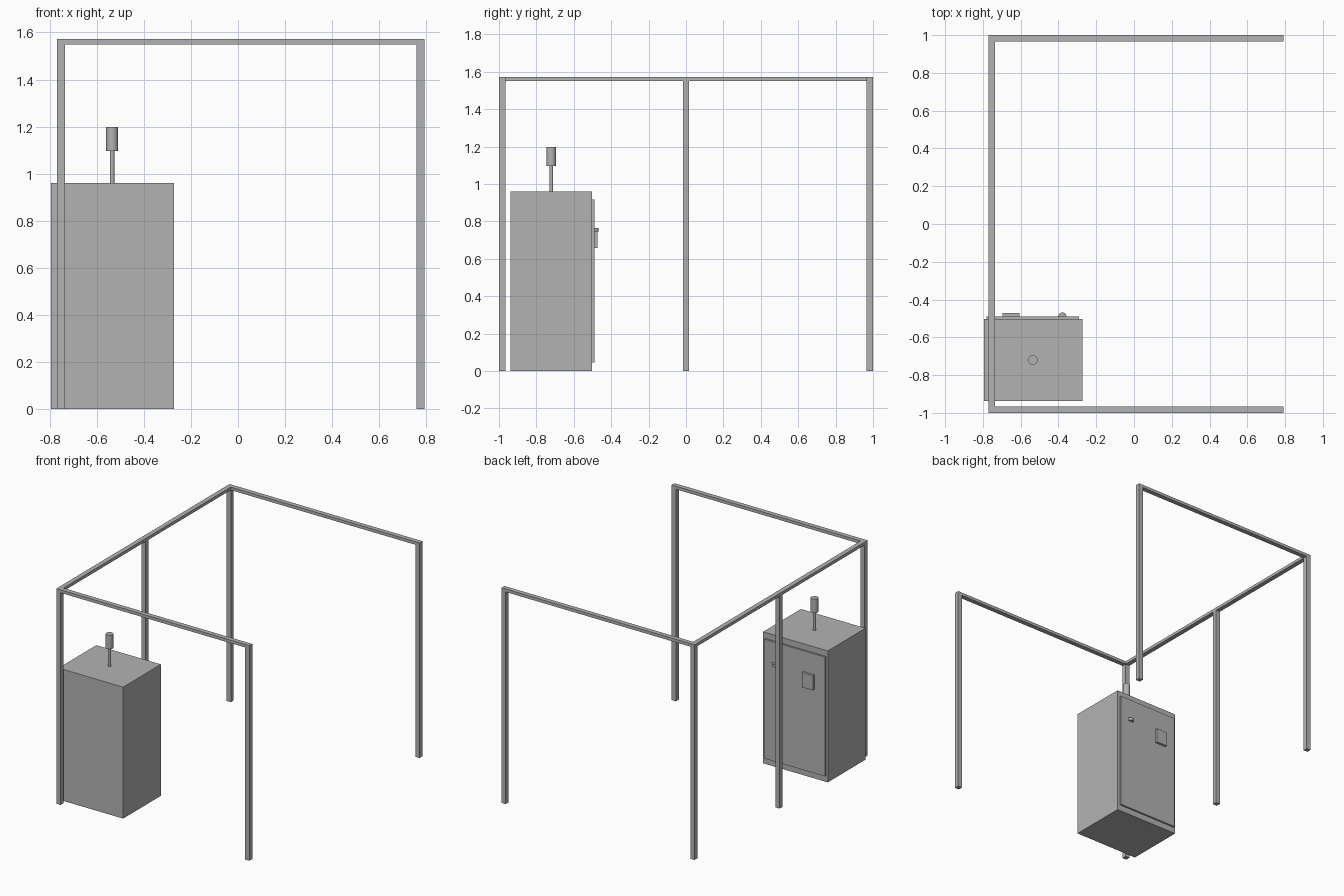
import bpy
import math

if "Cube" in bpy.data.objects:
    bpy.data.objects.remove(bpy.data.objects["Cube"], do_unlink=True)

grey = bpy.data.materials.new("plain_grey")
grey.use_nodes = True
colour = (0.45, 0.45, 0.45, 1)
grey.diffuse_color = colour
grey.node_tree.nodes["Principled BSDF"].inputs["Base Color"].default_value = colour


def box(name, x, y, z):
    """Box spanning the given (low, high) ranges."""
    spans = (x, y, z)
    bpy.ops.mesh.primitive_cube_add(size=1, location=[(a + b) / 2 for a, b in spans])
    ob = bpy.context.object
    ob.name = name
    ob.scale = [b - a for a, b in spans]
    bpy.ops.object.transform_apply(location=False, rotation=False, scale=True)
    ob.data.materials.append(grey)
    return ob


def cylinder(name, radius, x, y, z):
    """Upright cylinder between two heights."""
    bpy.ops.mesh.primitive_cylinder_add(vertices=32, radius=radius, depth=z[1] - z[0],
                                        location=(x, y, (z[0] + z[1]) / 2))
    ob = bpy.context.object
    ob.name = name
    ob.data.materials.append(grey)
    bpy.ops.object.shade_smooth_by_angle(angle=math.radians(35))
    return ob


# Fence frame: square posts with flat rails on three sides
W = 0.034
TOP, RAIL = 1.572, 1.55
left_x = (-0.769, -0.769 + W)
right_x = (0.792 - W, 0.792)
front_y = (-1, -1 + W)
back_y = (1 - W, 1)
for end, y in (("front", front_y), ("back", back_y)):
    box(end + "_right_post", left_x, y, (0, TOP))
    box(end + "_left_post", right_x, y, (0, TOP))
    box(end + "_rail", (left_x[1], right_x[0]), y, (RAIL, TOP))
box("middle_post", left_x, (-W / 2, W / 2), (0, RAIL))
box("side_rail", left_x, (front_y[1], back_y[0]), (RAIL, TOP))

# Control cabinet with a raised door, handle and panel on its back
box("cabinet", (-0.795, -0.272), (-0.938, -0.502), (0, 0.961))
box("cabinet_door", (-0.78, -0.292), (-0.502, -0.489), (0.045, 0.917))
box("control_panel", (-0.695, -0.607), (-0.489, -0.472), (0.657, 0.765))
cylinder("door_knob", 0.021, -0.379, -0.489, (0.745, 0.765))

# Signal lamp on a thin rod
cylinder("lamp_rod", 0.0095, -0.535, -0.72, (0.961, 1.096))
cylinder("signal_lamp", 0.0255, -0.535, -0.72, (1.096, 1.198))
